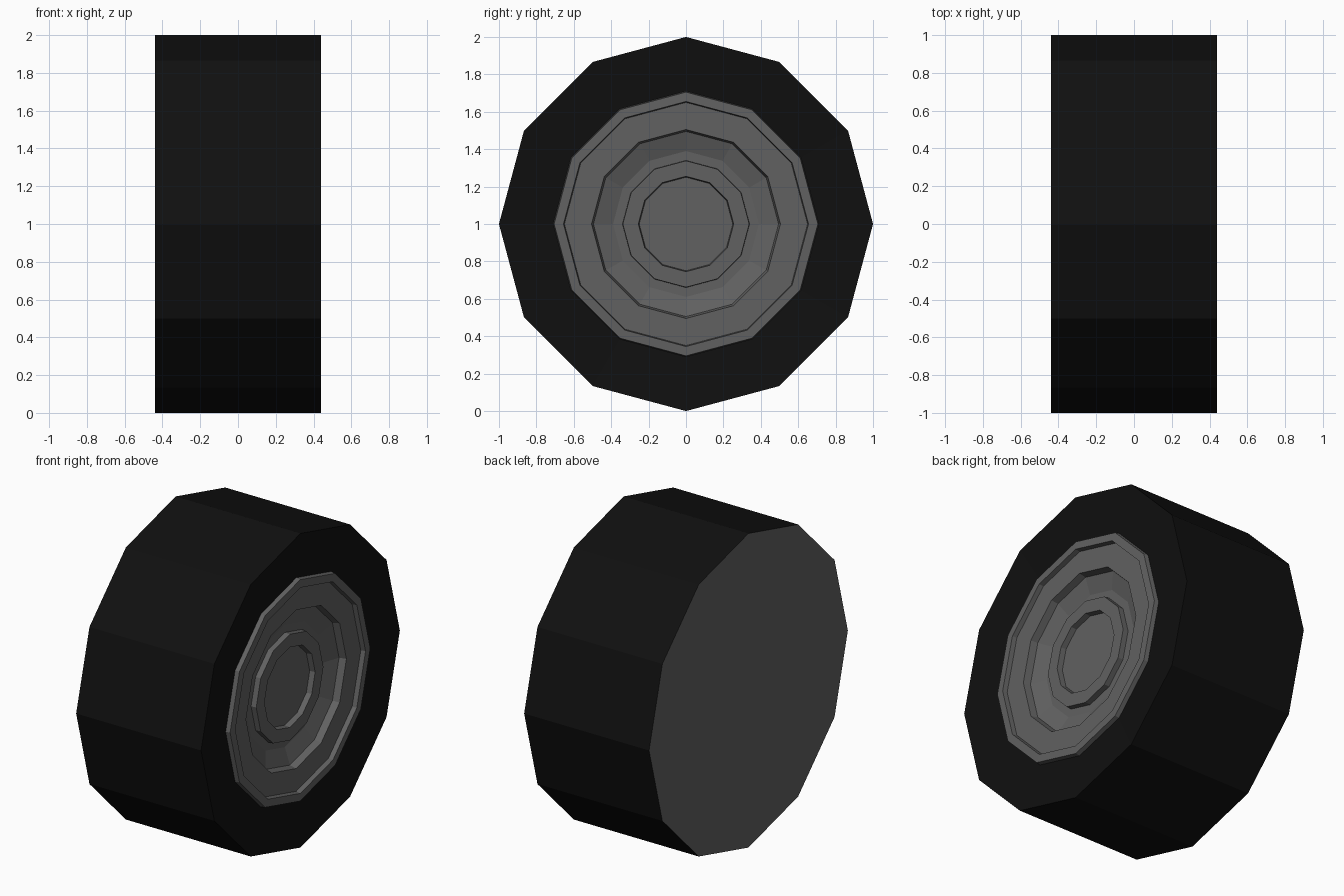
import bpy, bmesh
from math import sin, cos, tau

if "Cube" in bpy.data.objects:
    bpy.data.objects.remove(bpy.data.objects["Cube"])

SIDES = 12


def material(name, value):
    m = bpy.data.materials.new(name)
    m.diffuse_color = (value, value, value, 1)
    m.use_nodes = True
    m.node_tree.nodes["Principled BSDF"].inputs["Base Color"].default_value = m.diffuse_color
    return m


rubber = material("rubber", 0.005)
metal = material("dark_metal", 0.12)


def lathe(name, profile, mat):
    """Spin (x, radius) points about the horizontal axle; radius 0 closes the end."""
    bm = bmesh.new()
    rings = []
    for x, r in profile:
        if r == 0:
            rings.append([bm.verts.new((x, 0, 1))] * SIDES)
        else:
            rings.append([bm.verts.new((x, r * sin(tau * i / SIDES), 1 + r * cos(tau * i / SIDES)))
                          for i in range(SIDES)])
    for a, b in zip(rings, rings[1:]):
        for i in range(SIDES):
            j = (i + 1) % SIDES
            corners = list(dict.fromkeys((a[i], b[i], b[j], a[j])))
            bm.faces.new(corners)
    bm.normal_update()
    me = bpy.data.meshes.new(name)
    bm.to_mesh(me)
    bm.free()
    me.materials.append(mat)
    ob = bpy.data.objects.new(name, me)
    bpy.context.collection.objects.link(ob)
    return ob


# Profiles run from the outer centre back to the inner side so normals face out
# Tyre: slightly dished sidewall and flat tread
lathe("tyre", [(0.41, 0.71), (0.44, 1.0), (-0.44, 1.0)], rubber)

# Plain disc closing the inner side
lathe("back_plate", [(-0.44, 1.0), (-0.44, 0)], metal)

# Rim: raised lip, flat ring and stepped dish
lathe("rim", [(0.33, 0.34), (0.33, 0.39), (0.365, 0.495), (0.41, 0.505),
              (0.41, 0.65), (0.44, 0.655), (0.438, 0.705), (0.41, 0.71)], metal)

# Hub: raised ring with a sunken centre
lathe("hub", [(0.33, 0), (0.33, 0.25), (0.365, 0.255), (0.365, 0.338), (0.33, 0.34)], metal)
